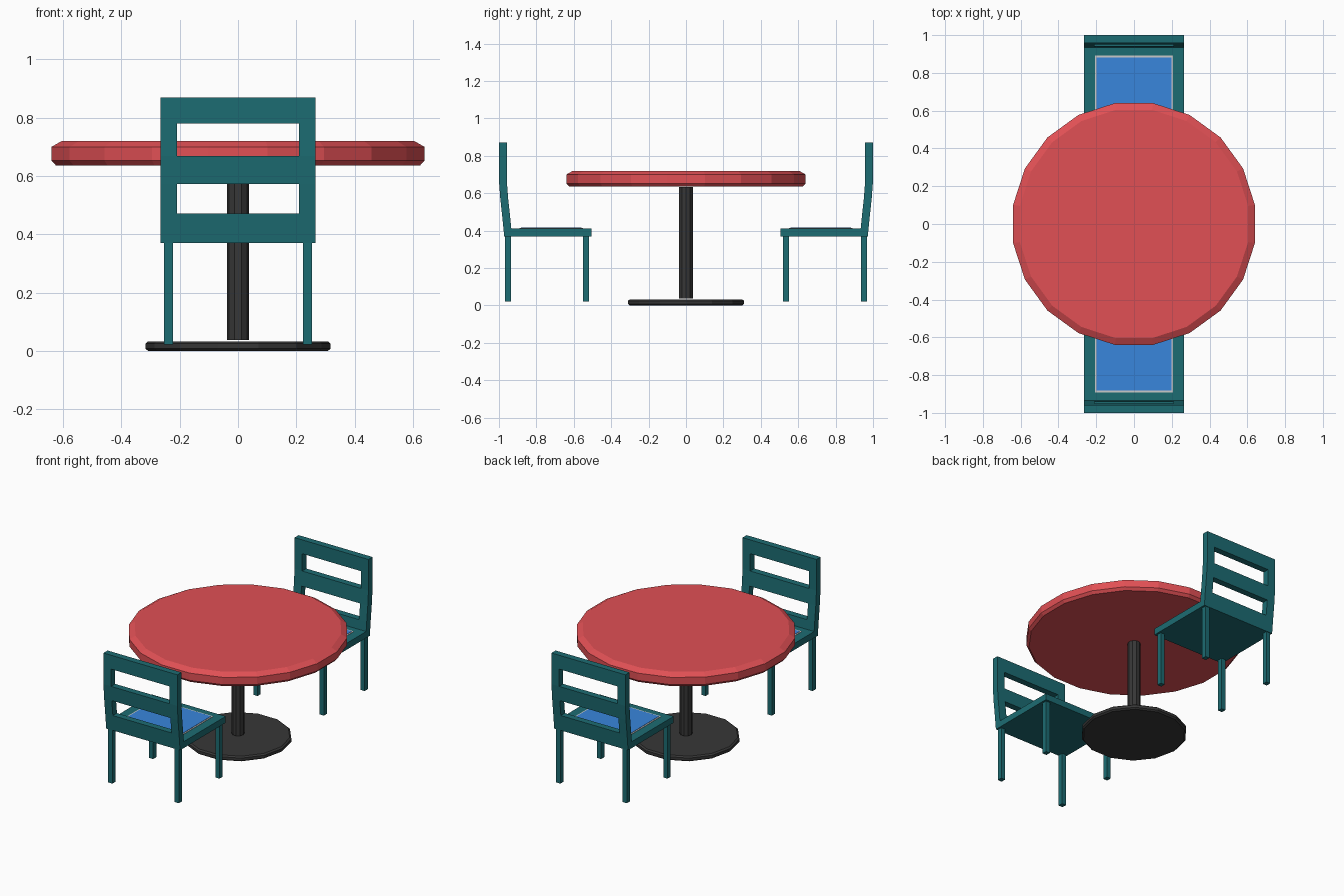
import bpy, bmesh, math
from mathutils import Matrix

if "Cube" in bpy.data.objects:
    bpy.data.objects.remove(bpy.data.objects["Cube"])


def material(name, rgb):
    m = bpy.data.materials.new(name)
    m.diffuse_color = (*rgb, 1)
    m.use_nodes = True
    m.node_tree.nodes["Principled BSDF"].inputs["Base Color"].default_value = m.diffuse_color
    return m


RED = material("red_top", (0.75, 0.08, 0.09))
TEAL = material("teal_paint", (0.012, 0.15, 0.17))
BLUE = material("blue_fabric", (0.04, 0.24, 0.72))
BLACK = material("black_metal", (0.038, 0.038, 0.038))


def finish(bm, name, mat=None):
    bmesh.ops.recalc_face_normals(bm, faces=bm.faces[:])
    me = bpy.data.meshes.new(name)
    bm.to_mesh(me)
    bm.free()
    if mat:
        me.materials.append(mat)
    ob = bpy.data.objects.new(name, me)
    bpy.context.collection.objects.link(ob)
    return ob


def lathe(name, profile, sides, mat, turn=0.0):
    """Closed solid from (radius, z) rings with flat caps."""
    bm = bmesh.new()
    rings = []
    for r, z in profile:
        angles = [turn + 2 * math.pi * i / sides for i in range(sides)]
        rings.append([bm.verts.new((r * math.cos(a), r * math.sin(a), z)) for a in angles])
    for lo, hi in zip(rings, rings[1:]):
        for i in range(sides):
            j = (i + 1) % sides
            bm.faces.new((lo[i], lo[j], hi[j], hi[i]))
    bm.faces.new(rings[0])
    bm.faces.new(rings[-1])
    return finish(bm, name, mat)


def box(name, x, y, z, mat=None):
    """Box from (min, max) pairs."""
    bm = bmesh.new()
    size = [abs(b - a) for a, b in (x, y, z)]
    mid = [(a + b) / 2 for a, b in (x, y, z)]
    bmesh.ops.create_cube(bm, size=1, matrix=Matrix.Translation(mid) @ Matrix.Diagonal((*size, 1)))
    return finish(bm, name, mat)


def chair_back(name, s):
    """Bent panel with two slots, cut out of a grid and thickened."""
    bm = bmesh.new()
    xs = (-0.265, -0.21, 0.21, 0.265)
    rows = ((0.972, 0.37), (0.982, 0.472), (0.993, 0.573),
            (1.0, 0.668), (1.0, 0.78), (1.0, 0.87))
    grid = [[bm.verts.new((x, s * y, z)) for x in xs] for y, z in rows]
    for r in range(5):
        for c in range(3):
            if c == 1 and r in (1, 3):
                continue
            bm.faces.new((grid[r][c], grid[r][c + 1], grid[r + 1][c + 1], grid[r + 1][c]))
    out = bmesh.ops.extrude_face_region(bm, geom=bm.faces[:])
    moved = [g for g in out["geom"] if isinstance(g, bmesh.types.BMVert)]
    bmesh.ops.translate(bm, verts=moved, vec=(0, -s * 0.042, 0))
    return finish(bm, name, TEAL)


# Table: bevelled top, column and round foot
lathe("table_top", ((0.632, 0.636), (0.648, 0.653), (0.648, 0.70), (0.612, 0.72)),
      20, RED, math.radians(9))
lathe("table_column", ((0.038, 0.038), (0.038, 0.632)), 10, BLACK)
lathe("table_foot", ((0.308, 0.0), (0.318, 0.008), (0.318, 0.025), (0.308, 0.033)), 14, BLACK)

# Two chairs facing each other across the table
for side, s in (("front", -1), ("rear", 1)):
    chair_back(side + "_chair_back", s)
    box(side + "_chair_seat", (-0.265, 0.265), (s * 0.505, s * 0.945), (0.37, 0.412), TEAL)
    box(side + "_chair_trim", (-0.207, 0.207), (s * 0.55, s * 0.891), (0.405, 0.414))
    box(side + "_chair_cushion", (-0.198, 0.198), (s * 0.559, s * 0.882), (0.406, 0.416), BLUE)
    for end, y in (("inner", 0.535), ("outer", 0.952)):
        for hand, x in (("left", -0.238), ("right", 0.238)):
            box(f"{side}_chair_{end}_{hand}_leg", (x - 0.015, x + 0.015),
                (s * (y - 0.016), s * (y + 0.016)), (0.022, 0.375), TEAL)
